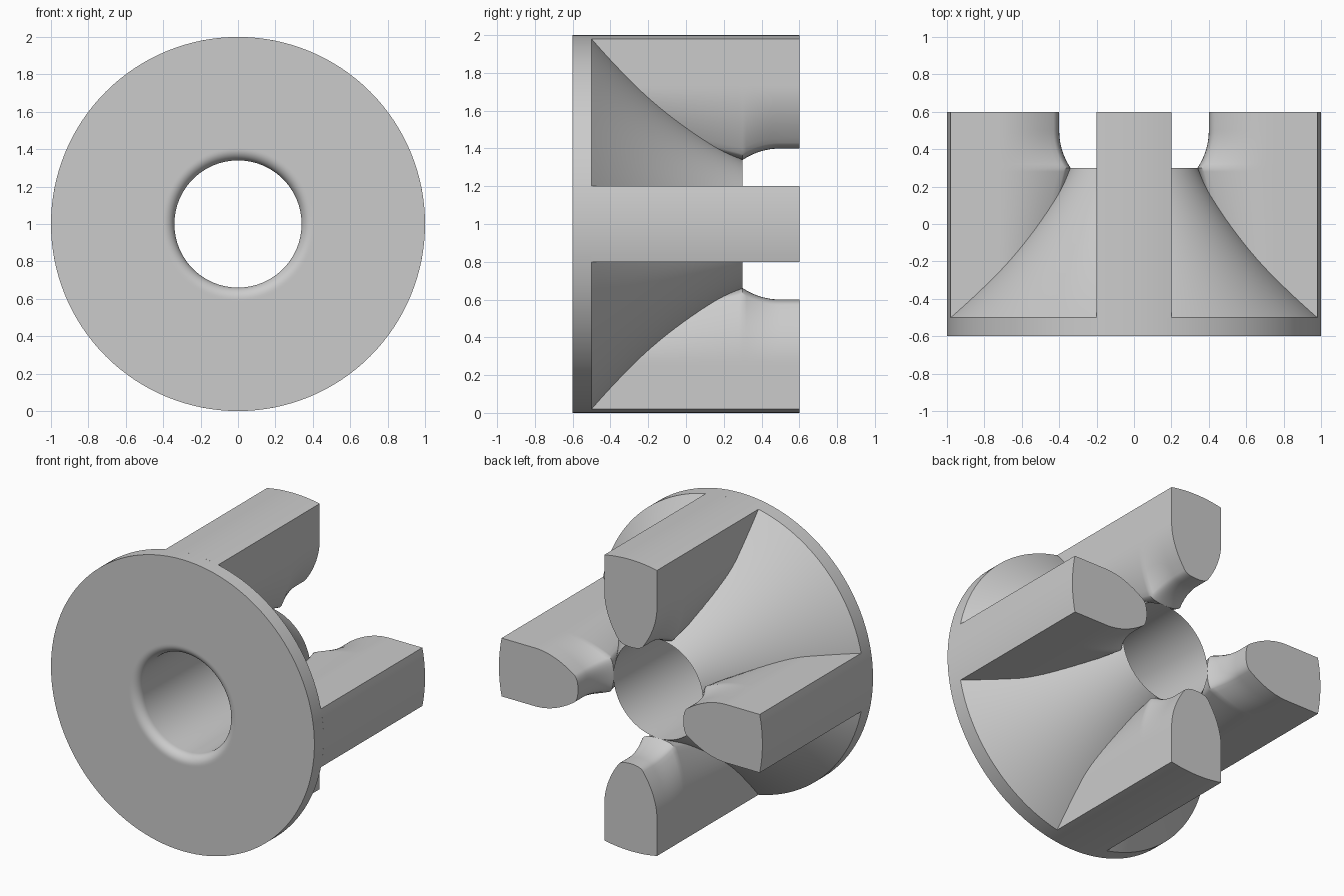
import bpy
import bmesh
from math import sin, cos, pi, sqrt
from mathutils import Matrix, Vector

if "Cube" in bpy.data.objects:
    bpy.data.objects.remove(bpy.data.objects["Cube"], do_unlink=True)

grey = bpy.data.materials.new("plain grey")
grey.use_nodes = True
colour = (0.6, 0.6, 0.6, 1)
grey.diffuse_color = colour
grey.node_tree.nodes["Principled BSDF"].inputs["Base Color"].default_value = colour

BORE = 0.34      # bore radius
HUB_END = 0.3    # y of the narrow end of the flare
FLANGE = -0.5    # y of the back of the flange
AXIS = 1.0       # height of the axis


def finish(bm, name):
    bmesh.ops.recalc_face_normals(bm, faces=bm.faces)
    mesh = bpy.data.meshes.new(name)
    bm.to_mesh(mesh)
    bm.free()
    mesh.materials.append(grey)
    obj = bpy.data.objects.new(name, mesh)
    bpy.context.collection.objects.link(obj)
    obj.location.z = AXIS
    bpy.ops.object.select_all(action='DESELECT')
    obj.select_set(True)
    bpy.context.view_layer.objects.active = obj
    bpy.ops.object.shade_smooth_by_angle(angle=pi / 6)
    return obj


def bridge(bm, loops):
    """Join each closed loop of vertices to the next one."""
    for a, b in zip(loops, loops[1:]):
        for i in range(len(a)):
            j = (i + 1) % len(a)
            bm.faces.new((a[i], a[j], b[j], b[i]))


# Flange, concave flare and bore with a rounded front mouth, as one turned body
def flared_hub():
    profile = [(1, -0.6), (1, FLANGE)]
    for i in range(1, 21):
        t = i / 20
        profile.append((1 - 0.9 * t + 0.24 * t * t, FLANGE + 0.8 * t))
    round_r = 0.06
    for i in range(9):
        a = pi / 2 * i / 8
        profile.append((BORE + round_r * (1 - cos(a)), -0.6 + round_r * (1 - sin(a))))
    profile.append((BORE + round_r + 0.01, -0.6))
    steps = 128
    bm = bmesh.new()
    loops = []
    for k in range(steps):
        a = 2 * pi * k / steps
        loops.append([bm.verts.new((r * cos(a), y, r * sin(a))) for r, y in profile])
    bridge(bm, loops + loops[:1])
    return finish(bm, "flared_hub")


# Cross-section of a jaw: curved outside, flat flanks, rounded inner nose
def jaw_section(tip, nose):
    half, shoulder, soft = 0.2, 0.73, 0.03
    side = [(half * i / 6, sqrt(1 - (half * i / 6) ** 2)) for i in range(1, 7)]
    side.append((half, shoulder + 0.02))
    for i in range(13):
        s = i / 12
        side.append((half - (half - nose) * s * s, shoulder - (shoulder - tip - soft) * s))
    # Blend the flank curve into the nose
    start, mid, end = Vector(side[-1]), Vector((nose - 0.02, tip)), Vector((0, tip))
    for i in range(1, 7):
        t = i / 7
        p = start * (1 - t) ** 2 + mid * 2 * t * (1 - t) + end * t * t
        side.append((p.x, p.y))
    mirrored = [(-x, r) for x, r in reversed(side)]
    return [(0, 1)] + side + [(0, tip)] + mirrored


# Jaw lofted along y, with the nose swept into the end of the hub
def jaw(name, angle):
    stations = [(FLANGE, BORE + 0.2, 0.12), (HUB_END - 0.02, BORE + 0.006, 0.12)]
    sweep = 0.2
    big = 0.36
    for i in range(11):
        y = HUB_END + sweep * i / 10
        d = HUB_END + sweep - y
        lift = big - sqrt(big * big - d * d)
        stations.append((y, 0.4 - lift, 0.095 + 0.4 * lift))
    stations.append((0.6, 0.4, 0.095))
    bm = bmesh.new()
    loops = []
    for y, tip, nose in stations:
        loops.append([bm.verts.new((x, y, r)) for x, r in jaw_section(tip, nose)])
    bridge(bm, loops)
    bm.faces.new(loops[0])
    bm.faces.new(loops[-1])
    bmesh.ops.rotate(bm, verts=bm.verts, matrix=Matrix.Rotation(angle, 3, 'Y'))
    return finish(bm, name)


flared_hub()
for index, name in enumerate(("top_jaw", "left_jaw", "bottom_jaw", "right_jaw")):
    jaw(name, index * pi / 2)
